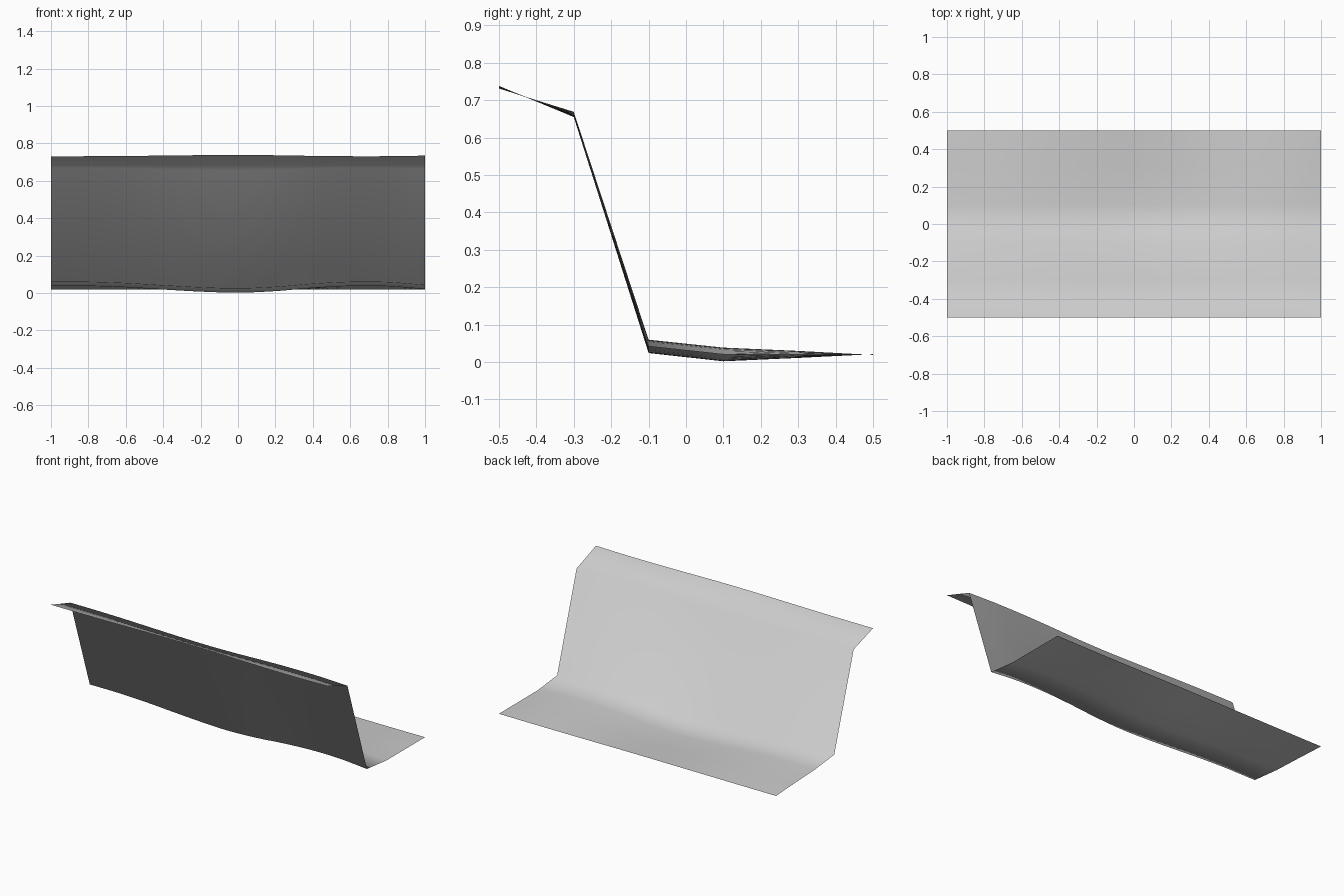
import bpy, bmesh

if "Cube" in bpy.data.objects:
    bpy.data.objects.remove(bpy.data.objects["Cube"])

# profile rows: y, height at wave trough, height at wave crest
ROWS = [(-0.5, 0.738, 0.731), (-0.3, 0.655, 0.669), (-0.1, 0.024, 0.06),
        (0.1, 0.002, 0.039), (0.3, 0.011, 0.030), (0.5, 0.021, 0.019)]
# wave strength along x, evenly spaced from -1 to 1
WAVE = [0.97, 0.96, 0.78, 0.45, 0.15, 0.0, 0.22, 0.68, 0.96, 0.93, 0.5]
SUB = 4


def wave(t):
    """Smooth interpolation through the wave values."""
    i = min(int(t), len(WAVE) - 2)
    f = t - i
    a, b = WAVE[i], WAVE[i + 1]
    p = WAVE[i - 1] if i > 0 else a
    q = WAVE[i + 2] if i + 2 < len(WAVE) else 2 * b - a
    return b * f + a * (1 - f) + f * (1 - f) * ((a - p + a - b) * (1 - f) + (b - q + b - a) * f) / 2


# curved sheet: flat floor, steep wall and top lip
bm = bmesh.new()
n = (len(WAVE) - 1) * SUB
grid = []
for i in range(n + 1):
    w = wave(i / SUB)
    grid.append([bm.verts.new((-1 + 2 * i / n, y, lo + (hi - lo) * w)) for y, lo, hi in ROWS])
for a, b in zip(grid, grid[1:]):
    for j in range(len(ROWS) - 1):
        f = bm.faces.new((a[j], b[j], b[j + 1], a[j + 1]))
        f.smooth = True
mesh = bpy.data.meshes.new("wavy_sheet")
bm.to_mesh(mesh)
bm.free()
sheet = bpy.data.objects.new("wavy_sheet", mesh)
bpy.context.collection.objects.link(sheet)

mat = bpy.data.materials.new("light_grey")
mat.diffuse_color = (0.6, 0.6, 0.6, 1)
mat.use_nodes = True
mat.node_tree.nodes["Principled BSDF"].inputs["Base Color"].default_value = mat.diffuse_color
mesh.materials.append(mat)
